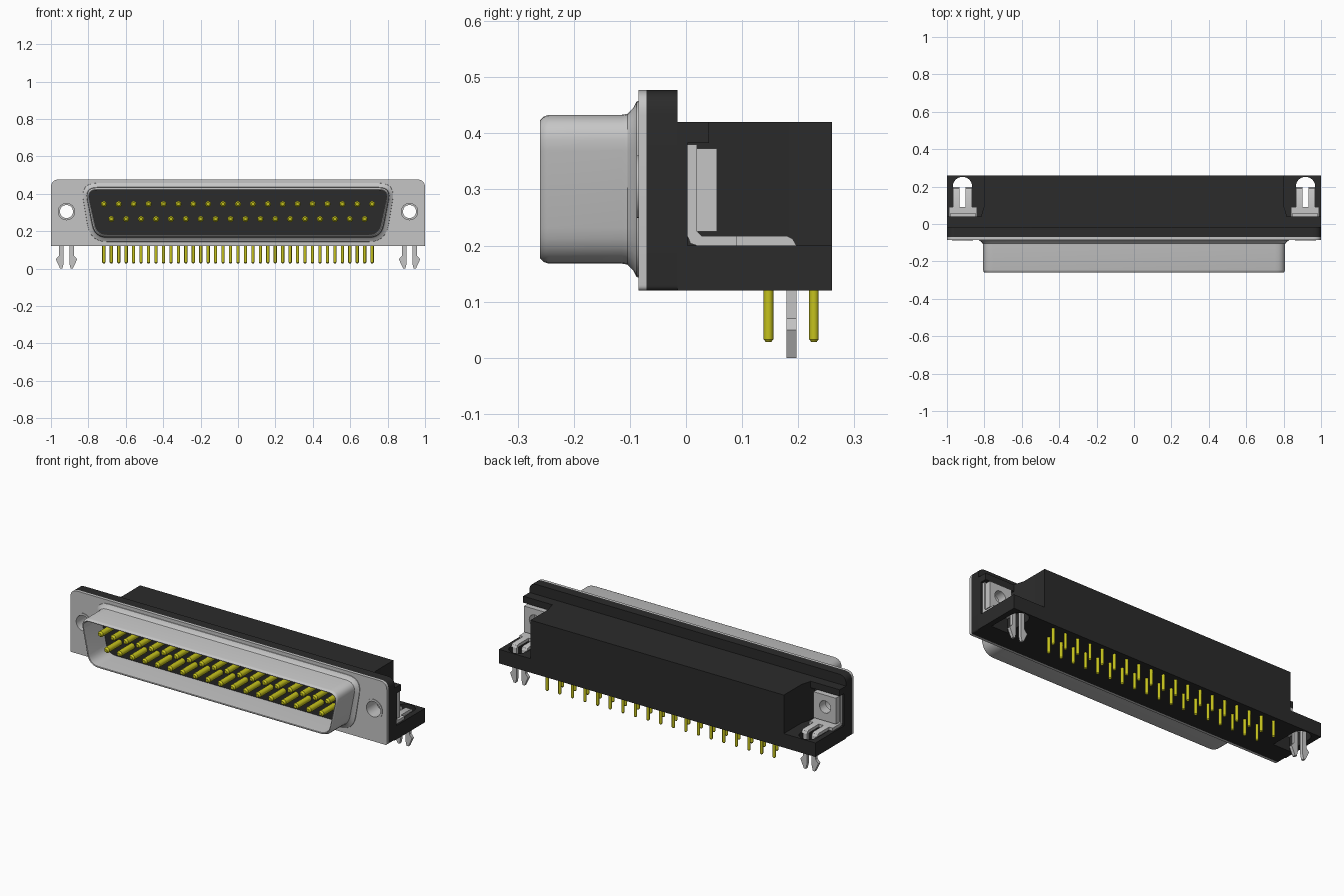
import bpy, bmesh
from math import cos, sin, pi, radians
from mathutils import Vector

cube = bpy.data.objects.get("Cube")
if cube:
    bpy.data.objects.remove(cube)


def material(name, rgb):
    m = bpy.data.materials.new(name)
    m.use_nodes = True
    m.diffuse_color = (*rgb, 1)
    m.node_tree.nodes["Principled BSDF"].inputs["Base Color"].default_value = (*rgb, 1)
    return m


METAL = material("light grey metal", (0.56, 0.56, 0.56))
BLACK = material("black plastic", (0.024, 0.024, 0.024))
GOLD = material("yellow gold", (0.56, 0.54, 0.012))
parts = []


def place(axis, t, pts):
    """Lift a 2D outline to 3D at position t along an axis."""
    lift = {"x": lambda a, b: (t, a, b), "y": lambda a, b: (a, t, b), "z": lambda a, b: (a, b, t)}[axis]
    return [lift(a, b) for a, b in pts]


def loft(name, rings, mat):
    bm = bmesh.new()
    loops = [[bm.verts.new(p) for p in ring] for ring in rings]
    n = len(loops[0])
    for a, b in zip(loops, loops[1:]):
        for i in range(n):
            bm.faces.new((a[i], a[(i + 1) % n], b[(i + 1) % n], b[i]))
    bm.faces.new(loops[0])
    bm.faces.new(loops[-1])
    bmesh.ops.recalc_face_normals(bm, faces=bm.faces)
    mesh = bpy.data.meshes.new(name)
    bm.to_mesh(mesh)
    bm.free()
    mesh.materials.append(mat)
    ob = bpy.data.objects.new(name, mesh)
    bpy.context.collection.objects.link(ob)
    parts.append(ob)
    return ob


def prism(name, axis, lo, hi, pts, mat):
    return loft(name, [place(axis, lo, pts), place(axis, hi, pts)], mat)


def box(name, x, y, z, mat):
    return prism(name, "z", *z, [(x[0], y[0]), (x[1], y[0]), (x[1], y[1]), (x[0], y[1])], mat)


def circle(cx, cy, r, n=24):
    return [(cx + r * cos(2 * pi * i / n), cy + r * sin(2 * pi * i / n)) for i in range(n)]


def rounded(corners, radii, steps=6):
    """Polygon with each corner replaced by an arc-like curve."""
    out = []
    for i, (c, r) in enumerate(zip(corners, radii)):
        c = Vector(c)
        p = c + (Vector(corners[i - 1]) - c).normalized() * r
        q = c + (Vector(corners[(i + 1) % len(corners)]) - c).normalized() * r
        for k in range(steps + 1):
            t = k / steps
            out.append(tuple(p * (1 - t) ** 2 + c * 2 * t * (1 - t) + q * t * t))
    return out


def cut(ob, cutters):
    bpy.context.view_layer.objects.active = ob
    for c in cutters:
        mod = ob.modifiers.new("cut", "BOOLEAN")
        mod.operation = "DIFFERENCE"
        mod.solver = "EXACT"
        mod.object = c
        bpy.ops.object.modifier_apply(modifier=mod.name)


def d_ring(y, off):
    """D-shaped outline, grown by off."""
    t, b, hi, lo = 0.818 + off, 0.765 + off, 0.433 + off, 0.168 - off
    pts = rounded([(-t, hi), (t, hi), (b, lo), (-b, lo)], [0.065 + off] * 4)
    return place("y", y, pts)


def pin(name, axis, ends, centre, r):
    """Round pin with a softened tip at the second end."""
    root, tip = ends
    soft = 0.6 * r if tip > root else -0.6 * r
    loft(name, [place(axis, t, circle(*centre, k, 12)) for t, k in
                ((root, r), (tip - soft, r), (tip, 0.55 * r))], GOLD)


HOLE_X, HOLE_Z = 0.917, 0.305

# Cutters for the mounting holes and the board lock slots
wide, narrow, slots = [], [], []
for s in (-1, 1):
    wide.append(prism("wide_cutter", "y", -0.15, 0.1, circle(s * HOLE_X, HOLE_Z, 0.054, 32), METAL))
    narrow.append(prism("narrow_cutter", "y", -0.15, 0.1, circle(s * HOLE_X, HOLE_Z, 0.035, 32), METAL))
    arc = [(s * HOLE_X + 0.052 * cos(pi * i / 12), 0.2 + 0.052 * sin(pi * i / 12)) for i in range(13)]
    slot = arc + [(s * HOLE_X - 0.052, 0.05), (s * HOLE_X + 0.052, 0.05)]
    slots.append(prism("slot_cutter", "z", 0.05, 0.3, slot, METAL))
cutters = wide + narrow + slots

# Metal front flange and plastic flange behind it
outline = rounded([(-1, 0.477), (1, 0.477), (1, 0.12), (-1, 0.12)], [0.045, 0.045, 0.01, 0.01])
cut(prism("front_flange", "y", -0.085, -0.07, outline, METAL), wide)
cut(prism("plastic_flange", "y", -0.07, -0.015, outline, BLACK), wide)
cut(box("flange_backing", (-1, 1), (-0.015, 0.003), (0.12, 0.42), BLACK), wide)
box("overhang", (-1, 1), (0.003, 0.041), (0.383, 0.42), BLACK)

# Hollow D-shaped shell with flared root and rolled front lip
loft("shell", [d_ring(y, o) for y, o in (
    (-0.08, 0.026), (-0.088, 0.024), (-0.094, 0.012), (-0.104, 0.002), (-0.115, 0),
    (-0.245, 0), (-0.254, -0.003), (-0.26, -0.009), (-0.258, -0.013), (-0.245, -0.014),
    (-0.095, -0.014))], METAL)
loft("pin_insert", [d_ring(-0.085, -0.012), d_ring(-0.1, -0.012)], BLACK)

# Main body
end = [(-0.815, 0.003), (0.815, 0.003), (0.815, 0.05), (0.8, 0.1), (0.8, 0.26),
       (-0.8, 0.26), (-0.8, 0.1), (-0.815, 0.05)]
prism("body", "z", 0.12, 0.42, end, BLACK)

# Contact pins and board pins, long row on top and at the rear
for row, count, z, y in (("upper", 19, 0.345, 0.228), ("lower", 18, 0.265, 0.147)):
    for i in range(count):
        x = (i - (count - 1) / 2) * 0.0797
        pin(row + "_contact_pin", "y", (-0.095, -0.225), (x, z), 0.0165)
        pin(row + "_board_pin", "z", (0.125, 0.028), (x, y), 0.0085)

# Mounting hardware on each end
for s, side, k in ((-1, "right", 0), (1, "left", 1)):
    foot = box(side + "_foot", (s * 0.8, s), (0.003, 0.26), (0.12, 0.2), BLACK)
    cut(foot, [slots[k]])

    eyelet = prism(side + "_eyelet", "y", -0.088, 0.003, circle(s * HOLE_X, HOLE_Z, 0.056, 32), METAL)
    bore = prism("bore_cutter", "y", -0.15, 0.1, circle(s * HOLE_X, HOLE_Z, 0.044, 32), METAL)
    cutters.append(bore)
    cut(eyelet, [bore])

    profile = [(0.003, 0.38), (0.003, 0.216), (0.008, 0.204), (0.02, 0.2), (0.09, 0.2),
               (0.09, 0.217), (0.028, 0.217), (0.02, 0.225), (0.02, 0.38)]
    cut(prism(side + "_bracket", "x", s * 0.84, s * 0.99, profile, METAL), [narrow[k]])
    cut(box(side + "_nut", (s * 0.845, s * 0.985), (0.02, 0.055), (0.225, 0.373), METAL), [narrow[k]])

    # Two bent legs, each ending in a barbed prong
    for d in (-1, 1):
        def at(off):
            return s * HOLE_X + d * off
        leg = [(0.085, 0.2), (0.085, 0.217), (0.18, 0.217), (0.19, 0.212), (0.197, 0.2)]
        prism(side + "_lock_leg", "x", at(0.015), at(0.05), leg, METAL)
        prong = [(at(a), z) for a, z in ((0.015, 0.2), (0.04, 0.2), (0.04, 0.07), (0.057, 0.05),
                                         (0.034, 0), (0.022, 0), (0.015, 0.03))]
        prism(side + "_lock_prong", "y", 0.179, 0.197, prong, METAL)

# Remove cutters, then smooth the curved surfaces
for c in cutters:
    parts.remove(c)
    bpy.data.objects.remove(c)
bpy.ops.object.select_all(action="DESELECT")
for ob in parts:
    ob.select_set(True)
bpy.context.view_layer.objects.active = parts[0]
bpy.ops.object.shade_smooth_by_angle(angle=radians(32))
